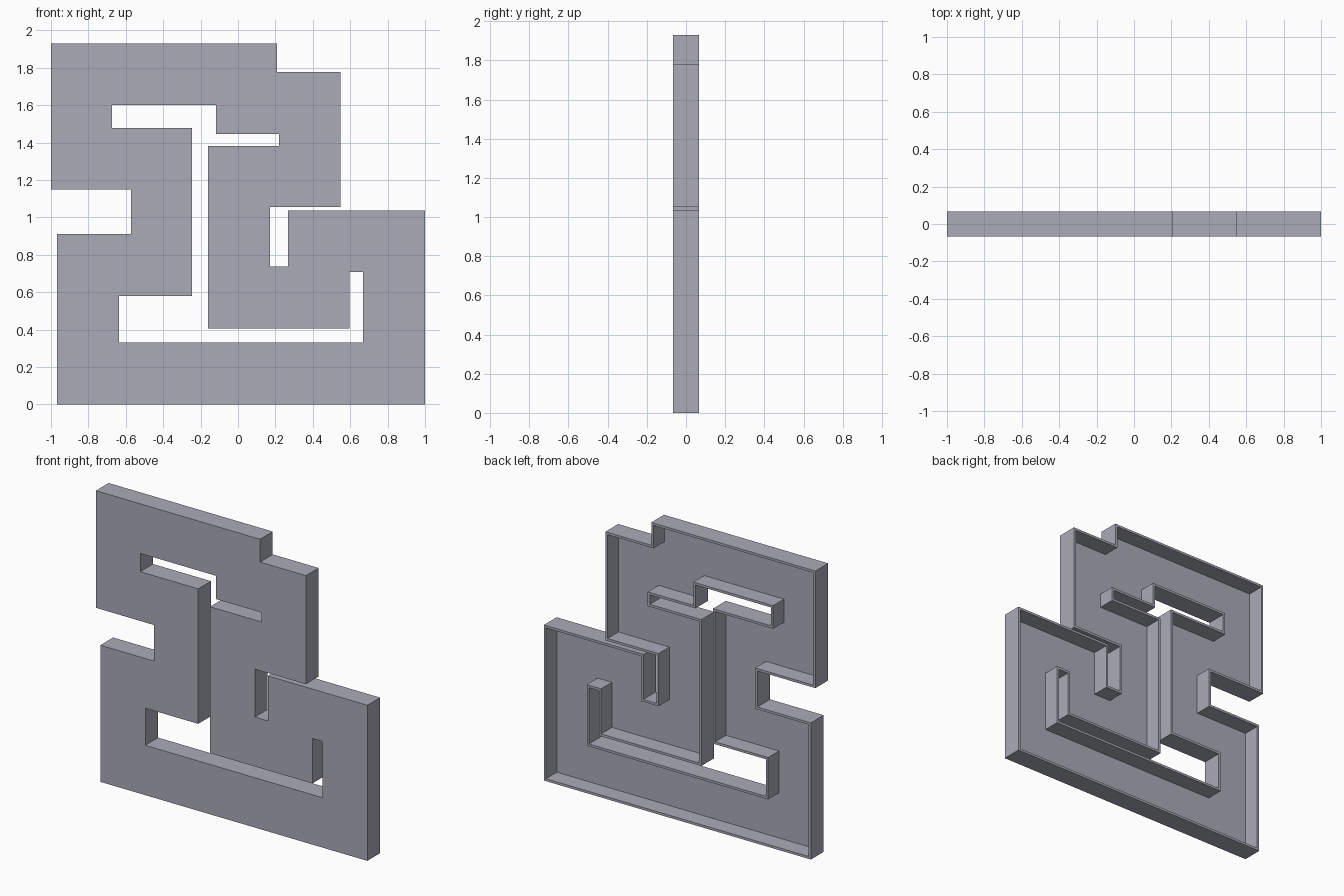
import bpy
import bmesh

if "Cube" in bpy.data.objects:
    bpy.data.objects.remove(bpy.data.objects["Cube"], do_unlink=True)

HALF_DEPTH = 0.067
WALL = 0.016
PLATE = 0.02


def corners(steps):
    """Right-angled loop from (x, z) steps: run along z to the next x, then turn."""
    pts = []
    for i, (x, z) in enumerate(steps):
        pts += [(x, z), (steps[(i + 1) % len(steps)][0], z)]
    return pts


def inset(pts, d):
    """Move each right-angled corner to the right of the travel direction."""
    result = []
    n = len(pts)
    for i, (x, z) in enumerate(pts):
        for a, b in ((pts[i - 1], pts[i]), (pts[i], pts[(i + 1) % n])):
            dx, dz = b[0] - a[0], b[1] - a[1]
            length = abs(dx) + abs(dz)
            x, z = x + d * dz / length, z - d * dx / length
        result.append((x, z))
    return result


def ring(bm, pts, y):
    return [bm.verts.new((x, y, z)) for x, z in pts]


def bridge(bm, a, b):
    for i in range(len(a)):
        bm.faces.new((a[i - 1], a[i], b[i], b[i - 1]))


def fill(bm, rings):
    edges = []
    for r in rings:
        for i in range(len(r)):
            edges.append(bm.edges.get((r[i - 1], r[i])))
    bmesh.ops.triangle_fill(bm, use_beauty=True, use_dissolve=False, edges=edges)


# Outer silhouette and the winding channel cut through it
outline = corners([(-1, 1.93), (0.209, 1.778), (0.547, 1.055), (0.172, 0.736),
                   (0.267, 1.036), (1, 0), (-0.967, 0.91), (-0.572, 1.15)])
channel = corners([(-0.673, 1.6), (-0.117, 1.445), (0.219, 1.382), (-0.16, 0.407),
                   (0.595, 0.707), (0.668, 0.332), (-0.636, 0.579), (-0.246, 1.478)])
channel.reverse()

# Thin front plate with a raised wall along every edge, open at the back
bm = bmesh.new()
fronts, floors = [], []
for loop in (outline, channel):
    inner = inset(loop, WALL)
    front = ring(bm, loop, -HALF_DEPTH)
    rim_out = ring(bm, loop, HALF_DEPTH)
    rim_in = ring(bm, inner, HALF_DEPTH)
    floor = ring(bm, inner, -HALF_DEPTH + PLATE)
    bridge(bm, front, rim_out)
    bridge(bm, rim_out, rim_in)
    bridge(bm, rim_in, floor)
    fronts.append(front)
    floors.append(floor)
fill(bm, fronts)
fill(bm, floors)
bmesh.ops.recalc_face_normals(bm, faces=bm.faces)

mesh = bpy.data.meshes.new("hollow_panel")
bm.to_mesh(mesh)
bm.free()
panel = bpy.data.objects.new("hollow_panel", mesh)
bpy.context.collection.objects.link(panel)

# Plain grey finish
grey = bpy.data.materials.new("cool_grey")
grey.use_nodes = True
colour = (0.40, 0.41, 0.47, 1)
grey.diffuse_color = colour
grey.node_tree.nodes["Principled BSDF"].inputs["Base Color"].default_value = colour
mesh.materials.append(grey)
